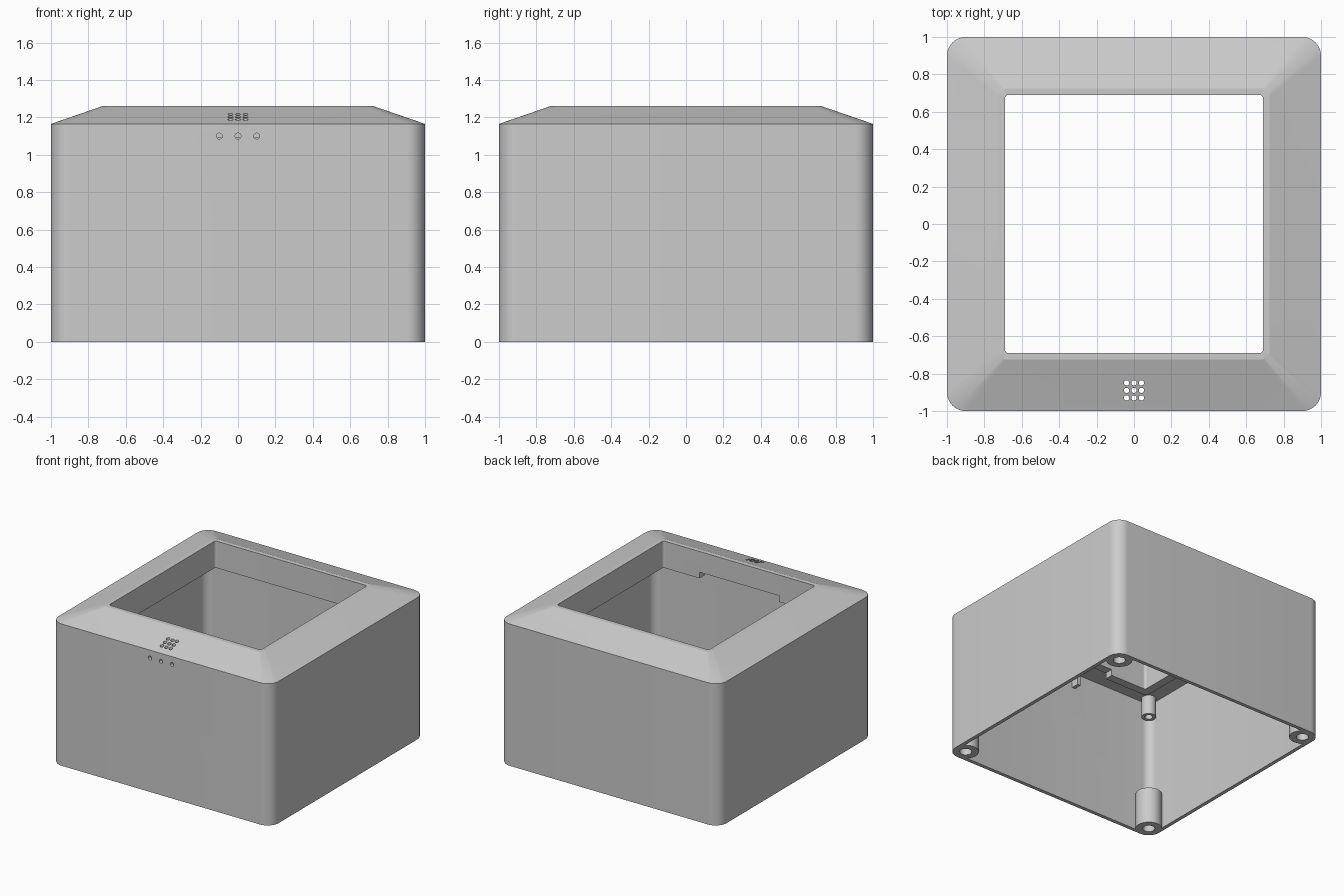
import bpy, bmesh, math
from mathutils import Matrix

cube = bpy.data.objects.get("Cube")
if cube:
    bpy.data.objects.remove(cube, do_unlink=True)

grey = bpy.data.materials.new("light grey plastic")
grey.use_nodes = True
colour = (0.6, 0.6, 0.6, 1)
grey.diffuse_color = colour
grey.node_tree.nodes["Principled BSDF"].inputs["Base Color"].default_value = colour

SEGMENTS = 10


def finish(name, bm):
    bmesh.ops.recalc_face_normals(bm, faces=bm.faces)
    mesh = bpy.data.meshes.new(name)
    bm.to_mesh(mesh)
    bm.free()
    mesh.materials.append(grey)
    obj = bpy.data.objects.new(name, mesh)
    bpy.context.collection.objects.link(obj)
    return obj


def rounded_square(bm, half, radius, z, cx, cy):
    ring = []
    for corner in range(4):
        middle = math.radians(45 + 90 * corner)
        ox = math.copysign(half - radius, math.cos(middle))
        oy = math.copysign(half - radius, math.sin(middle))
        for i in range(SEGMENTS + 1):
            a = math.pi / 2 * (corner + i / SEGMENTS)
            ring.append(bm.verts.new((cx + ox + radius * math.cos(a),
                                      cy + oy + radius * math.sin(a), z)))
    return ring


def closed_loft(name, profile, cx=0, cy=0):
    """Joins rounded squares (half width, corner radius, height) into a closed ring."""
    bm = bmesh.new()
    rings = [rounded_square(bm, *p, cx, cy) for p in profile]
    for k, lower in enumerate(rings):
        upper = rings[(k + 1) % len(rings)]
        for i in range(len(lower)):
            j = (i + 1) % len(lower)
            bm.faces.new((lower[i], lower[j], upper[j], upper[i]))
    bmesh.ops.remove_doubles(bm, verts=bm.verts, dist=1e-5)
    return finish(name, bm)


def tube(name, outer, inner, low, high, cx, cy):
    return closed_loft(name, [(outer, outer, low), (outer, outer, high),
                              (inner, inner, high), (inner, inner, low)], cx, cy)


def add_box(bm, centre, size):
    bmesh.ops.create_cube(bm, size=1, matrix=Matrix.Translation(centre) @ Matrix.Diagonal((*size, 1)))


def add_cylinder(bm, centre, radius, depth, tilt=0):
    bmesh.ops.create_cone(bm, cap_ends=True, segments=20, radius1=radius, radius2=radius, depth=depth,
                          matrix=Matrix.Translation(centre) @ Matrix.Rotation(tilt, 4, "X"))


def cut(target, bm):
    cutter = finish("cutter", bm)
    cutter.hide_render = True
    mod = target.modifiers.new("cut", "BOOLEAN")
    mod.operation = "DIFFERENCE"
    mod.solver = "EXACT"
    mod.object = cutter
    bpy.context.view_layer.objects.active = target
    bpy.ops.object.modifier_apply(modifier=mod.name)
    bpy.data.objects.remove(cutter, do_unlink=True)


# Open-bottomed casing walls
SHOULDER, CEILING, WALL = 1.165, 1.13, 0.97
body = closed_loft("casing_walls", [(1, 0.1, 0), (1, 0.1, SHOULDER),
                                    (WALL, 0.07, SHOULDER), (WALL, 0.07, 0)])

# Sloped top frame with a collar hanging around the opening
frame = closed_loft("sloped_top_frame", [
    (1, 0.1, SHOULDER), (0.725, 0.045, 1.26), (0.69, 0.02, 1.26), (0.69, 0.02, 1.04),
    (0.76, 0.04, 1.04), (0.76, 0.04, CEILING), (WALL, 0.07, CEILING), (WALL, 0.07, SHOULDER)])

# Three button holes in the front wall
holes = bmesh.new()
for x in (-0.1, 0, 0.1):
    add_cylinder(holes, (x, -0.98, 1.1), 0.016, 0.1, math.pi / 2)
cut(body, holes)

# Grille of nine holes in the front slope, and a cable notch in the collar
holes = bmesh.new()
for x in (-0.04, 0, 0.04):
    for y in (-0.93, -0.89, -0.85):
        add_cylinder(holes, (x, y, 1.17), 0.014, 0.3)
add_box(holes, (0, -0.725, 1.04), (0.72, 0.15, 0.1))
cut(frame, holes)

parts = [body, frame]

# Screw bosses at the base and posts under the top, one of each per corner
for sx, side in ((-1, "right"), (1, "left")):
    for sy, end in ((-1, "front"), (1, "back")):
        cx, cy = 0.9 * sx, 0.9 * sy
        parts.append(tube(f"{end}_{side}_base_boss", 0.099, 0.046, 0, 0.3, cx, cy))
        parts.append(tube(f"{end}_{side}_top_post", 0.055, 0.03, 0.97, CEILING, cx, cy))

    # Ribs inside the front wall beside the buttons
    rib = bmesh.new()
    add_box(rib, (0.22 * sx, -0.94, 1.065), (0.03, 0.07, 0.13))
    parts.append(finish(f"{side}_button_rib", rib))

# Smooth shading with sharp edges kept
bpy.ops.object.select_all(action="DESELECT")
for obj in parts:
    obj.select_set(True)
bpy.context.view_layer.objects.active = body
bpy.ops.object.shade_smooth_by_angle(angle=math.radians(15))
